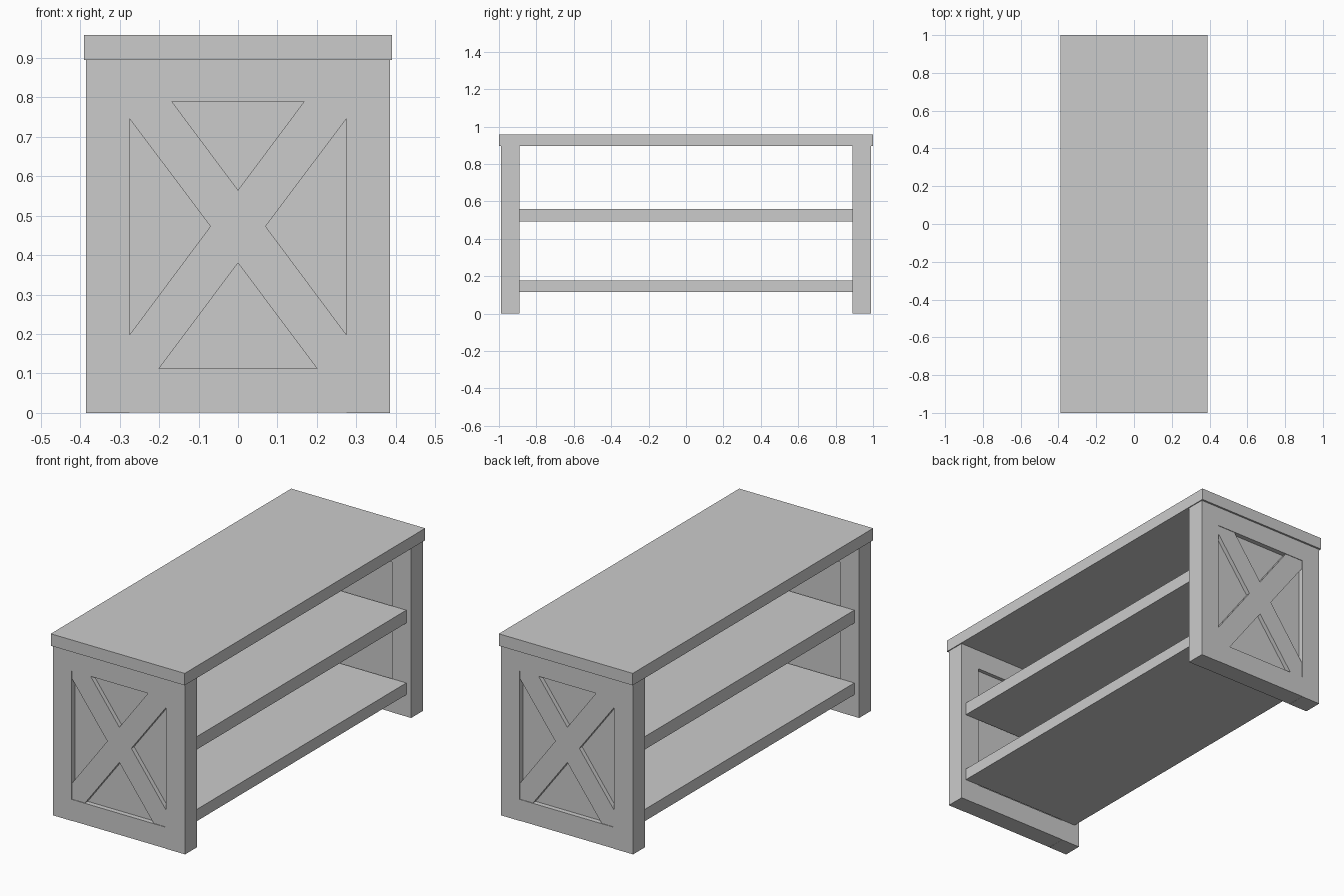
import bpy
import bmesh

if "Cube" in bpy.data.objects:
    bpy.data.objects.remove(bpy.data.objects["Cube"])


def add_object(name, bm):
    bmesh.ops.recalc_face_normals(bm, faces=bm.faces)
    mesh = bpy.data.meshes.new(name)
    bm.to_mesh(mesh)
    bm.free()
    obj = bpy.data.objects.new(name, mesh)
    bpy.context.collection.objects.link(obj)
    return obj


def box(name, x, y, z):
    """Box from (min, max) ranges on each axis."""
    bm = bmesh.new()
    bmesh.ops.create_cube(bm, size=1)
    for v in bm.verts:
        v.co = [r[0] if c < 0 else r[1] for c, r in zip(v.co, (x, y, z))]
    return add_object(name, bm)


def prism(name, outline, y):
    """Outline in x and z, extruded along y."""
    bm = bmesh.new()
    face = bm.faces.new([bm.verts.new((px, y[0], pz)) for px, pz in outline])
    result = bmesh.ops.extrude_face_region(bm, geom=[face])
    for v in result["geom"]:
        if isinstance(v, bmesh.types.BMVert):
            v.co.y = y[1]
    return add_object(name, bm)


W = 0.385               # half width of the end frames
OX = 0.275              # half width of the frame opening
Z0, Z1 = 0.113, 0.79    # bottom and top of the opening
TOP = 0.895             # underside of the table top

# Table top and two shelves
box("table_top", (-0.39, 0.39), (-1, 1), (TOP, 0.958))
box("lower_shelf", (-0.357, 0.357), (-0.89, 0.89), (0.115, 0.177))
box("middle_shelf", (-0.357, 0.357), (-0.89, 0.89), (0.492, 0.56))

# Right half of the crossed brace, from top notch round to bottom notch
half = [(0, 0.565), (0.168, Z1), (OX, Z1), (OX, 0.746), (0.07, 0.473),
        (OX, 0.198), (OX, Z0), (0.2, Z0), (0, 0.38)]
cross = half + [(-x, z) for x, z in half[-2:0:-1]]

# End frames with a recessed panel and a crossed brace on the outer side
for end, s in (("front", -1), ("back", 1)):
    def span(a, b):
        return tuple(sorted((s * a, s * b)))

    depth = span(0.89, 0.99)
    box(end + "_left_stile", (-W, -OX), depth, (0, TOP))
    box(end + "_right_stile", (OX, W), depth, (0, TOP))
    box(end + "_top_rail", (-OX, OX), depth, (Z1, TOP))
    box(end + "_bottom_rail", (-OX, OX), depth, (0.001, Z0))
    box(end + "_panel", (-OX, OX), span(0.91, 0.964), (Z0, Z1))
    prism(end + "_cross_brace", cross, span(0.964, 0.987))
